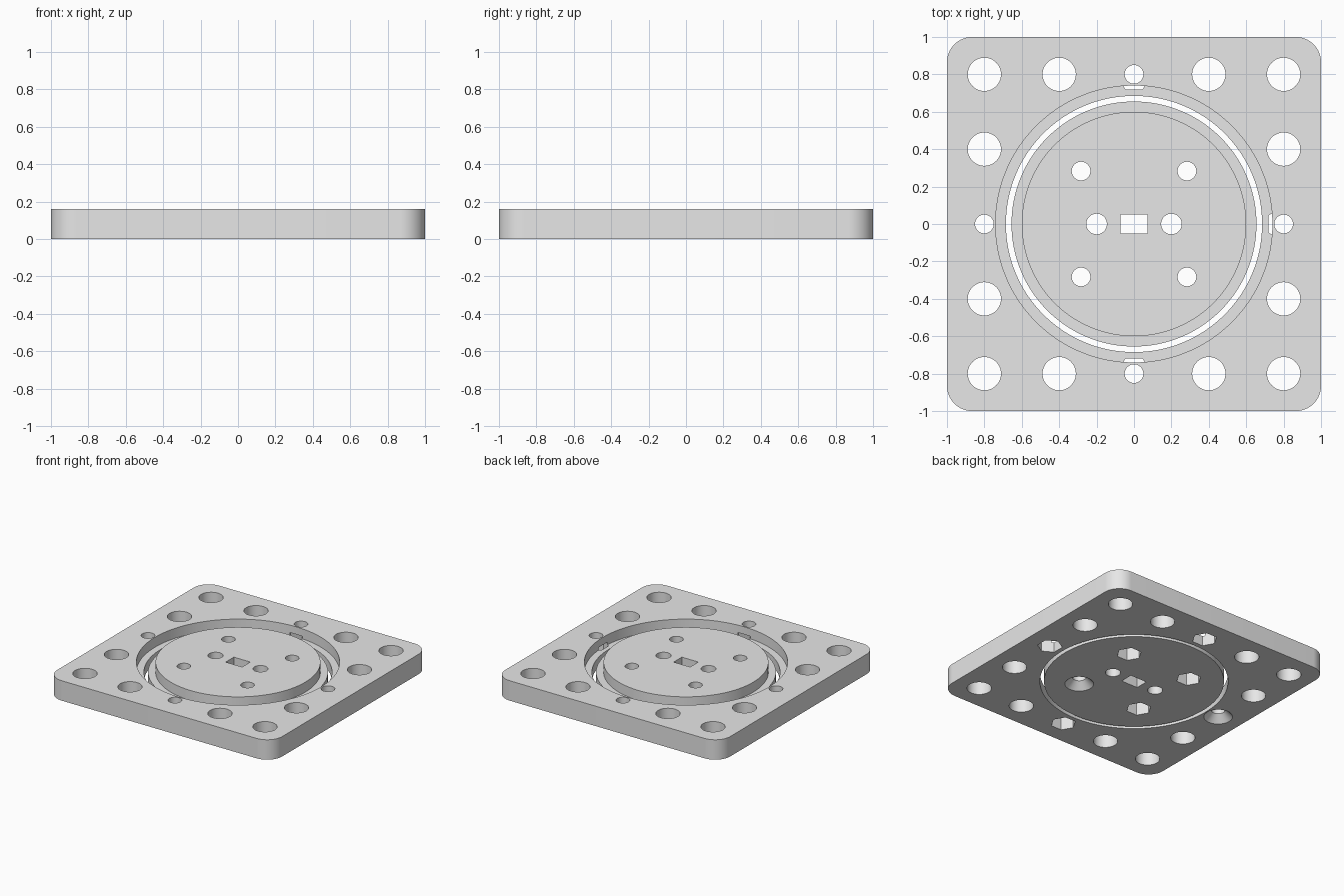
import bpy, bmesh, math
from mathutils import Vector

if "Cube" in bpy.data.objects:
    bpy.data.objects.remove(bpy.data.objects["Cube"], do_unlink=True)

HEIGHT, STEP, POCKET = 0.16, 0.08, 0.10
OVER = 0.05  # how far cutters reach past the surface

grey = bpy.data.materials.new("plain_grey")
grey.use_nodes = True
grey.diffuse_color = (0.8, 0.8, 0.8, 1)
grey.node_tree.nodes["Principled BSDF"].inputs["Base Color"].default_value = (0.8, 0.8, 0.8, 1)


def make_object(name, bm):
    bmesh.ops.recalc_face_normals(bm, faces=bm.faces)
    mesh = bpy.data.meshes.new(name)
    bm.to_mesh(mesh)
    bm.free()
    mesh.materials.append(grey)
    obj = bpy.data.objects.new(name, mesh)
    bpy.context.collection.objects.link(obj)
    return obj


def activate(obj):
    bpy.ops.object.select_all(action='DESELECT')
    obj.select_set(True)
    bpy.context.view_layer.objects.active = obj


def cut(body, bm):
    """Subtract a temporary cutter from the body."""
    cutter = make_object("cutter", bm)
    cutter.hide_render = True
    activate(body)
    mod = body.modifiers.new("cut", 'BOOLEAN')
    mod.operation, mod.solver, mod.object = 'DIFFERENCE', 'EXACT', cutter
    bpy.ops.object.modifier_apply(modifier=mod.name)
    bpy.data.objects.remove(cutter, do_unlink=True)


def prism(x, y, low, high, r_low, r_high=None, sides=48, turn=0.0):
    bm = bmesh.new()
    bmesh.ops.create_cone(bm, cap_ends=True, segments=sides, radius1=r_low,
                          radius2=r_low if r_high is None else r_high, depth=high - low)
    # first corner of the primitive points along y; turn is measured from there
    for v in bm.verts:
        c, s = math.cos(turn), math.sin(turn)
        v.co = Vector((v.co.x * c - v.co.y * s + x, v.co.x * s + v.co.y * c + y,
                       v.co.z + (low + high) / 2))
    return bm


def hole(body, x, y, radius, sides=48):
    cut(body, prism(x, y, -OVER, HEIGHT + OVER, radius, sides=sides))


def nut_pocket(body, x, y, flat_angle):
    """Hexagonal pocket from below, one flat facing flat_angle."""
    bm = bmesh.new()
    radius = 0.08 / math.cos(math.pi / 6)
    ring = []
    for i in range(6):
        a = flat_angle + math.pi / 6 + i * math.pi / 3
        ring.append(bm.verts.new((x + radius * math.cos(a), y + radius * math.sin(a), -OVER)))
    face = bm.faces.new(ring)
    top = bmesh.ops.extrude_face_region(bm, geom=[face])["geom"]
    bmesh.ops.translate(bm, vec=(0, 0, POCKET + OVER),
                        verts=[g for g in top if isinstance(g, bmesh.types.BMVert)])
    cut(body, bm)


def countersink(body, x, y):
    """Conical seat from below for a flat screw head."""
    cut(body, prism(x, y, -OVER, 0.055, 0.155, 0.05))


# Square frame with rounded corners
bm = bmesh.new()
bmesh.ops.create_cube(bm, size=1)
for v in bm.verts:
    v.co = Vector((v.co.x * 2, v.co.y * 2, (v.co.z + 0.5) * HEIGHT))
upright = [e for e in bm.edges if abs(e.verts[0].co.z - e.verts[1].co.z) > 0.1]
bmesh.ops.bevel(bm, geom=upright, offset=0.135, segments=16, profile=0.5, affect='EDGES')
frame = make_object("outer_frame", bm)

# Stepped round opening
cut(frame, prism(0, 0, -OVER, HEIGHT + OVER, 0.685, sides=128))
cut(frame, prism(0, 0, STEP, HEIGHT + OVER, 0.74, sides=128))

# Large holes along the border
for x in (-0.8, -0.4, 0.4, 0.8):
    for y in (-0.8, -0.4, 0.4, 0.8):
        if max(abs(x), abs(y)) > 0.5:
            hole(frame, x, y, 0.089)

# Screw holes at the middle of each side, three with nut pockets
for i in range(4):
    a = i * math.pi / 2
    x, y = 0.8 * math.cos(a), 0.8 * math.sin(a)
    hole(frame, x, y, 0.05)
    if i == 2:
        countersink(frame, x, y)
    else:
        nut_pocket(frame, x, y, a)

# Flanged centre disc
bm = bmesh.new()
profile = [(0, 0), (0.655, 0), (0.655, STEP), (0.6, STEP), (0.6, HEIGHT), (0, HEIGHT)]
pts = [bm.verts.new((r, 0, z)) for r, z in profile]
edges = [bm.edges.new(pair) for pair in zip(pts, pts[1:])]
bmesh.ops.spin(bm, geom=pts + edges, cent=(0, 0, 0), axis=(0, 0, 1),
               angle=2 * math.pi, steps=128)
bmesh.ops.remove_doubles(bm, verts=bm.verts, dist=0.0005)
bmesh.ops.dissolve_limit(bm, angle_limit=0.01, verts=bm.verts, edges=bm.edges)
disc = make_object("centre_disc", bm)

# Diagonal screw holes, three with nut pockets
for x in (-0.283, 0.283):
    for y in (-0.283, 0.283):
        hole(disc, x, y, 0.05)
        if x > 0 > y:
            countersink(disc, x, y)
        else:
            nut_pocket(disc, x, y, math.pi / 2)

# Plain holes either side of the rectangular slot
for x in (-0.2, 0.2):
    hole(disc, x, 0, 0.055)
bm = bmesh.new()
bmesh.ops.create_cube(bm, size=1)
bmesh.ops.scale(bm, vec=(0.146, 0.104, 1), verts=bm.verts)
cut(disc, bm)

# Smooth walls, crisp rims
for obj in (frame, disc):
    activate(obj)
    bpy.ops.object.shade_smooth_by_angle(angle=math.radians(30))
